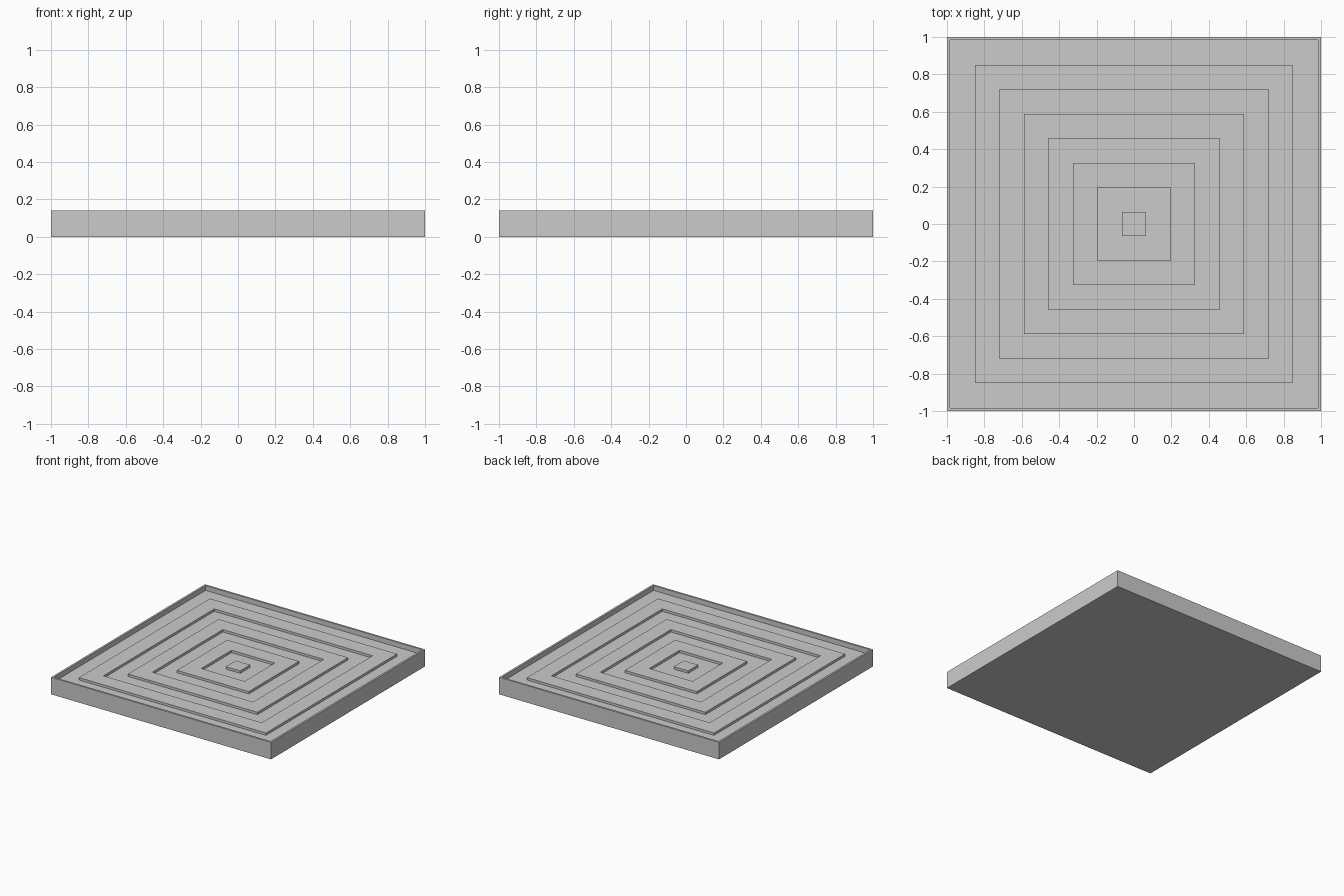
import bpy
import bmesh

if "Cube" in bpy.data.objects:
    bpy.data.objects.remove(bpy.data.objects["Cube"])

FLOOR_Z, RIDGE_Z, RIM_Z = 0.10, 0.12, 0.14
STEP = 0.0654  # half width of the centre block; ridges sit at odd multiples


def square_loft(name, profile, closed=False):
    """Sweep a (half width, height) profile around a square; cap ends if open."""
    bm = bmesh.new()
    loops = [[bm.verts.new((sx * h, sy * h, z))
              for sx, sy in ((-1, -1), (1, -1), (1, 1), (-1, 1))]
             for h, z in profile]
    pairs = list(zip(loops, loops[1:]))
    if closed:
        pairs.append((loops[-1], loops[0]))
    else:
        bm.faces.new(loops[0])
        bm.faces.new(loops[-1])
    for a, b in pairs:
        for i in range(4):
            j = (i + 1) % 4
            bm.faces.new((a[i], a[j], b[j], b[i]))
    bmesh.ops.recalc_face_normals(bm, faces=bm.faces)
    mesh = bpy.data.meshes.new(name)
    bm.to_mesh(mesh)
    bm.free()
    obj = bpy.data.objects.new(name, mesh)
    bpy.context.collection.objects.link(obj)
    return obj


# Square tray with a thin raised rim
square_loft("tray", [(1, 0), (1, RIM_Z), (0.984, RIM_Z), (0.984, FLOOR_Z)])

# Concentric square ridges resting on the tray floor
for n, k in enumerate((3, 7, 11), start=1):
    inner, outer = k * STEP, (k + 2) * STEP
    square_loft(f"ridge_{n}",
                [(outer, FLOOR_Z), (outer, RIDGE_Z),
                 (inner, RIDGE_Z), (inner, FLOOR_Z)], closed=True)

# Small block in the middle
square_loft("centre_block", [(STEP, FLOOR_Z), (STEP, RIDGE_Z)])
